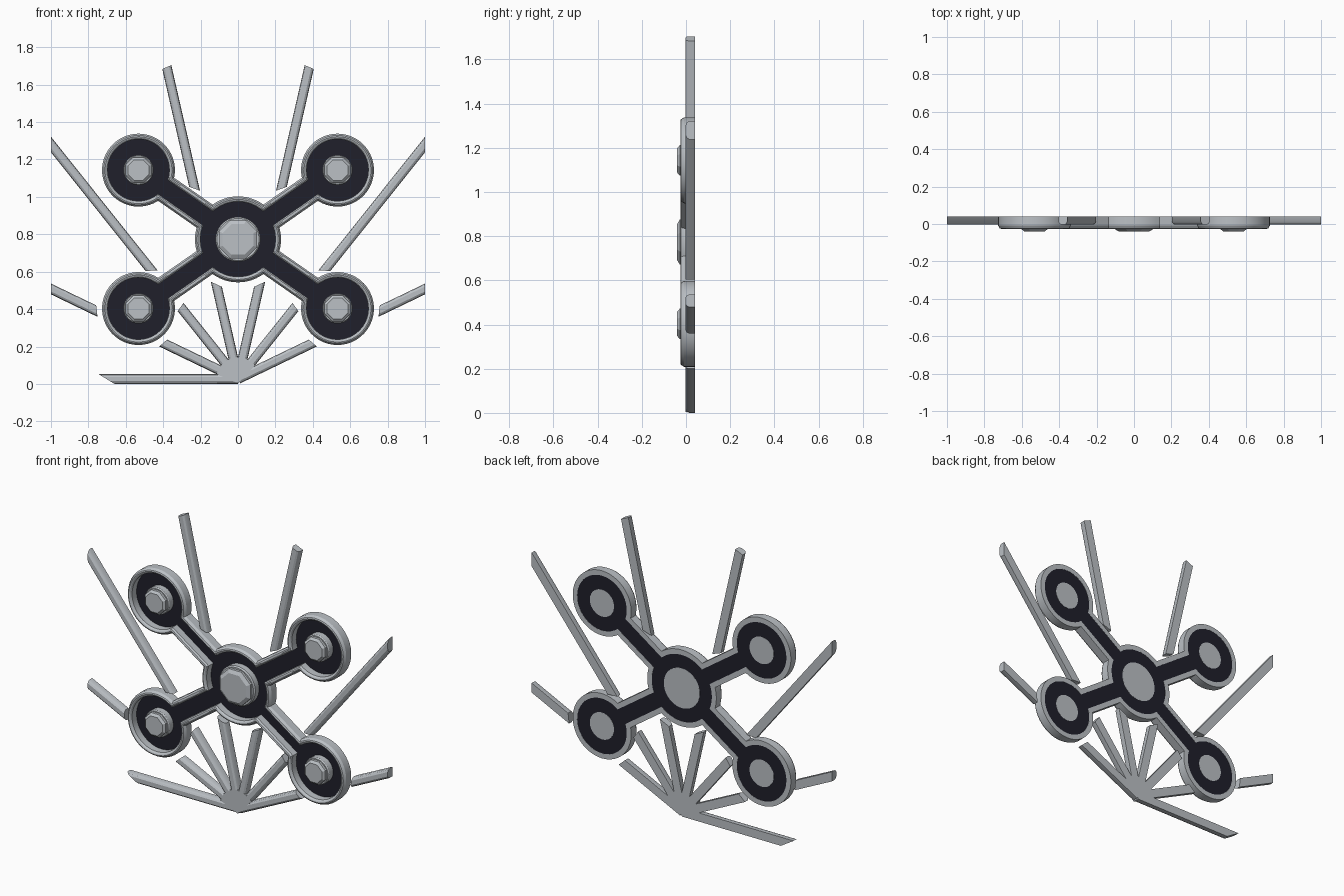
import bpy
import bmesh
from math import sin, cos, asin, atan2, hypot, pi, tau, radians

cube = bpy.data.objects.get("Cube")
if cube:
    bpy.data.objects.remove(cube, do_unlink=True)


def material(name, color):
    m = bpy.data.materials.new(name)
    m.use_nodes = True
    m.diffuse_color = color
    m.node_tree.nodes["Principled BSDF"].inputs["Base Color"].default_value = color
    return m


GREY = material("pale_steel_grey", (0.50, 0.53, 0.56, 1))
DARK = material("dark_navy", (0.014, 0.014, 0.024, 1))
BACK = 0.04


def loft(name, rings, mat, caps=True, closed=False, smooth=True):
    """Skin matching rings of (x, y, z) points into one object."""
    bm = bmesh.new()
    loops = [[bm.verts.new(p) for p in ring] for ring in rings]
    pairs = list(zip(loops, loops[1:]))
    if closed:
        pairs.append((loops[-1], loops[0]))
    for a, b in pairs:
        for i in range(len(a)):
            j = (i + 1) % len(a)
            bm.faces.new((a[i], a[j], b[j], b[i]))
    if caps and not closed:
        bm.faces.new(loops[0])
        bm.faces.new(loops[-1])
    bmesh.ops.recalc_face_normals(bm, faces=bm.faces)
    mesh = bpy.data.meshes.new(name)
    bm.to_mesh(mesh)
    bm.free()
    mesh.materials.append(mat)
    obj = bpy.data.objects.new(name, mesh)
    bpy.context.collection.objects.link(obj)
    if smooth:
        bpy.ops.object.select_all(action="DESELECT")
        obj.select_set(True)
        bpy.context.view_layer.objects.active = obj
        bpy.ops.object.shade_smooth_by_angle(angle=radians(30))
    return obj


# Frame layout: a centre disc joined by four arms to corner discs
MID_Z, ARM_X, ARM_Z = 0.773, 0.532, 0.37
ARM = hypot(ARM_X, ARM_Z)
TILT = atan2(ARM_Z, ARM_X)
ARM_ANGLES = [TILT, pi - TILT, pi + TILT, tau - TILT]


def arc(cx, cz, r, start, end, n):
    return [(cx + r * cos(start + (end - start) * i / n),
             cz + r * sin(start + (end - start) * i / n)) for i in range(n + 1)]


def frame_outline(offset, y):
    hub, disc, half = 0.20 + offset, 0.165 + offset, 0.045 + offset
    a_hub, a_disc = asin(half / hub), asin(half / disc)
    pts = []
    for k, a in enumerate(ARM_ANGLES):
        pts += arc(ARM * cos(a), MID_Z + ARM * sin(a), disc,
                   a - pi + a_disc, a + pi - a_disc, 40)
        following = ARM_ANGLES[(k + 1) % 4] + (tau if k == 3 else 0)
        pts += arc(0, MID_Z, hub, a + a_hub, following - a_hub, 12)
    return [(x, y, z) for x, z in pts]


# Raised rim and the dark recessed panel inside it
rim = [(0, BACK), (0, -0.013), (0.007, -0.023), (0.014, -0.026),
       (0.021, -0.023), (0.03, -0.008), (0.03, BACK)]
loft("frame_rim", [frame_outline(o, y) for o, y in rim], GREY, closed=True)
loft("frame_panel", [frame_outline(0, 0.030), frame_outline(0, BACK - 0.001)],
     DARK, smooth=False)


# Bolts: round flange with a chamfered octagonal head
def ring(cx, cz, r, y, n):
    return [(cx + r * cos(tau * (i + 0.5) / n), y, cz + r * sin(tau * (i + 0.5) / n))
            for i in range(n)]


def bolt(name, cx, cz, r):
    flange = [(r, BACK), (r, -0.006), (0.94 * r, -0.013)]
    head = [(0.92 * r, 0), (0.92 * r, -0.028), (0.74 * r, -0.04)]
    loft(name + "_flange", [ring(cx, cz, q, y, 32) for q, y in flange], GREY)
    loft(name + "_head", [ring(cx, cz, q, y, 8) for q, y in head], GREY, smooth=False)


bolt("centre_bolt", 0, MID_Z, 0.12)
corners = ("upper_left", "upper_right", "lower_right", "lower_left")
for corner, a in zip(corners, ARM_ANGLES):
    bolt(corner + "_bolt", ARM * cos(a), MID_Z + ARM * sin(a), 0.081)

# Rays fanning out from the bottom, with flat backs and bevelled fronts
STEP = pi / 7
ROOT_Z = HALF = 0.026
FRONT = -0.003
SECTION = [(-1, BACK), (-1, 0.014), (-0.8, 0.003), (-0.45, FRONT),
           (0.45, FRONT), (0.8, 0.003), (1, 0.014), (1, BACK)]


def ray(name, side, angle, start, end):
    """Start and end each give a (upper edge, lower edge) distance."""
    rings = []
    for inner, outer in (start, end):
        pts = []
        for u, y in SECTION:
            r = inner + (outer - inner) * (u + 1) / 2
            x = r * sin(angle) + u * HALF * cos(angle)
            z = ROOT_Z + r * cos(angle) - u * HALF * sin(angle)
            pts.append((side * x, y, z))
        rings.append(pts)
    loft(name, rings, GREY)


def at_border(angle):
    return tuple((1 - u * HALF * cos(angle)) / sin(angle) for u in (-1, 1))


steep, middle, low = STEP / 2, 1.5 * STEP, 2.5 * STEP
for word, side in (("left", 1), ("right", -1)):
    ray(word + "_steep_inner_ray", side, steep, (0, 0), (0.50, 0.54))
    ray(word + "_steep_outer_ray", side, steep, (1.027, 1.06), (1.716, 1.706))
    ray(word + "_middle_inner_ray", side, middle, (0, 0), (0.50, 0.485))
    ray(word + "_middle_outer_ray", side, middle, (0.722, 0.76), at_border(middle))
    ray(word + "_low_inner_ray", side, low, (0, 0), (0.433, 0.455))
    ray(word + "_low_outer_ray", side, low, (0.854, 0.821), at_border(low))
ray("right_flat_ray", -1, pi / 2, (0, 0), (0.745, 0.66))

# Flat web filling the root of the fan
web = [(0, 0.003)] + [(0.118 * sin(k * STEP), ROOT_Z + 0.118 * cos(k * STEP))
                      for k in (2, 1, 0, -1, -2, -3)]
loft("fan_web", [[(x, y, z) for x, z in web] for y in (FRONT, BACK)],
     GREY, smooth=False)
